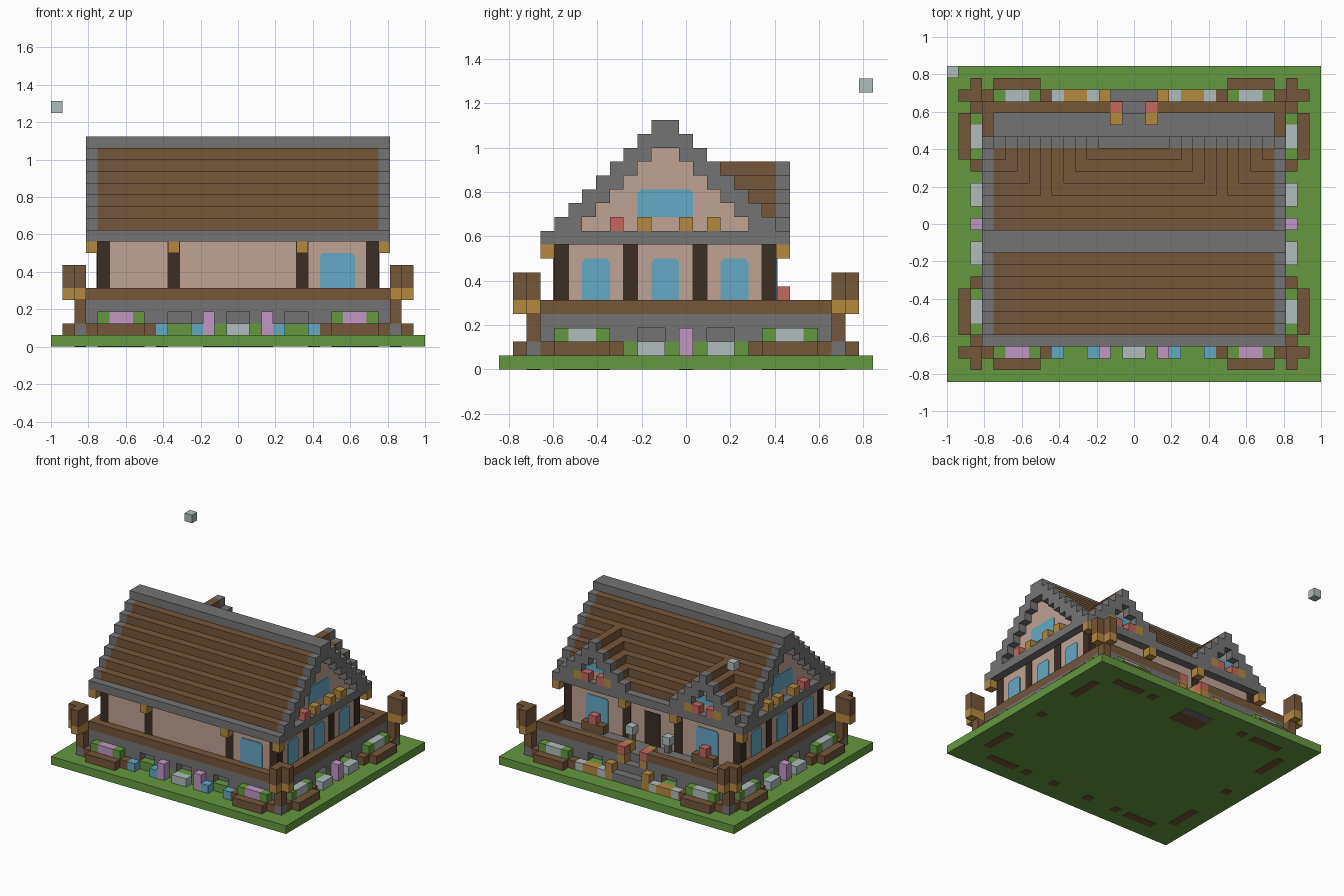
import bpy, bmesh
from mathutils import Matrix, Vector

if "Cube" in bpy.data.objects:
    bpy.data.objects.remove(bpy.data.objects["Cube"])

U = 1 / 16                       # block size
NX, NY = 32, 27                  # plot size in blocks
ORIGIN = Vector((-NX * U / 2, -NY * U / 2, 0))


def material(name, hexa):
    def lin(c):
        return c / 12.92 if c < 0.04 else ((c + 0.055) / 1.055) ** 2.4
    rgb = [lin(int(hexa[n:n + 2], 16) / 255) for n in (0, 2, 4)]
    m = bpy.data.materials.new(name)
    m.use_nodes = True
    m.diffuse_color = (*rgb, 1)
    m.node_tree.nodes["Principled BSDF"].inputs["Base Color"].default_value = (*rgb, 1)
    return m


grass = material("grass_green", "65983f")
plaster = material("pink_plaster", "bea394")
stone = material("grey_stone", "747474")
wood = material("brown_wood", "75563a")
dark = material("dark_timber", "3b2e25")
glass = material("blue_glass", "63a9c4")
ochre = material("ochre_wood", "b48a40")
red = material("red_flower", "c4685f")
white = material("white_flower", "b0bcbc")
pink = material("pink_flower", "c197c4")


def finish(name, mat, bm):
    mesh = bpy.data.meshes.new(name)
    bm.to_mesh(mesh)
    bm.free()
    mesh.materials.append(mat)
    ob = bpy.data.objects.new(name, mesh)
    bpy.context.collection.objects.link(ob)
    return ob


def part(name, mat, boxes, grow=0.0):
    """Boxes are inclusive block ranges: x, x, y, y, z, z."""
    bm = bmesh.new()
    for b in boxes:
        lo = ORIGIN + Vector(b[0::2]) * U
        hi = ORIGIN + Vector([c + 1 for c in b[1::2]]) * U
        size = hi - lo + Vector((grow, grow, 0)) * 2
        bmesh.ops.create_cube(bm, size=1, matrix=Matrix.Translation((lo + hi) / 2) @ Matrix.Diagonal((*size, 1)))
    return finish(name, mat, bm)


def cell(x, y, z):
    return (x, x, y, y, z, z)


def flip_x(boxes):
    return boxes + [(NX - 1 - b[1], NX - 1 - b[0], *b[2:]) for b in boxes]


def flip_y(boxes):
    return boxes + [(*b[:2], NY - 1 - b[3], NY - 1 - b[2], *b[4:]) for b in boxes]


def corners(boxes):
    return flip_y(flip_x(boxes))


def window(name, first, last, z0, z1, plane, facing):
    """Thin pane with clipped upper corners; facing is an axis and a sign."""
    axis, sign = facing
    off = ORIGIN[1 - axis]
    a, b, lo, hi, c = first * U + off, (last + 1) * U + off, z0 * U, (z1 + 1) * U, U * 0.25
    outline = [(a, lo), (b, lo), (b, hi - c), (b - c, hi), (a + c, hi), (a, hi - c)]
    p = plane * U + ORIGIN[axis]
    bm = bmesh.new()
    face = bm.faces.new([bm.verts.new((p, s, z) if axis == 0 else (s, p, z)) for s, z in outline])
    ext = bmesh.ops.extrude_face_region(bm, geom=[face])
    step = Vector((0, 0, 0))
    step[axis] = sign * 0.006
    bmesh.ops.translate(bm, vec=step, verts=[v for v in ext["geom"] if isinstance(v, bmesh.types.BMVert)])
    bmesh.ops.recalc_face_normals(bm, faces=bm.faces)
    finish(name, glass, bm)


# Ground and raised lawn
part("ground", grass, [(0, 31, 0, 26, 0, 0)])
part("raised_lawn", grass, [(3, 28, 3, 23, 1, 1)])

# Stone foundation with vent recesses and porch floor
base = [(4, 27, 4, 22, 2, 2), (3, 28, 3, 22, 3, 3)]
base += flip_x([(3, 13, 23, 23, 3, 3), (14, 14, 23, 23, 3, 3)])
base += flip_x([(3, 9, 3, 3, 2, 2), (12, 14, 3, 3, 2, 2), (3, 9, 23, 23, 2, 2)])
base += [(12, 19, 23, 23, 2, 2)]
base += flip_x([(3, 3, a, b, 2, 2) for a, b in ((4, 9), (12, 14), (17, 22))])
part("foundation", stone, base)
part("entry_step", stone, [(14, 17, 24, 24, 1, 1)])

# Porch rail and corner posts
part("porch_rail", wood, flip_x([(3, 3, 3, 23, 4, 4), (4, 13, 23, 23, 4, 4)]) + [(4, 27, 3, 3, 4, 4)])
part("post_foot", stone, corners([cell(2, 2, 1)]))
part("post_shaft", wood, corners([(2, 2, 2, 2, 2, 3)]))
arms = [(2, 2), (1, 2), (2, 1)]
part("post_collar", ochre, corners([cell(x, y, 4) for x, y in arms]))
part("post_top", wood, corners([(x, x, y, y, 5, 6) for x, y in arms]))

# House body and dark timber frame
part("house_walls", plaster, [(4, 27, 4, 19, 4, 9)])
timbers = [(x, x, 4, 4, 4, 8) for x in (4, 10)] + [(x, x, 19, 19, 4, 8) for x in (4, 12)]
timbers += [(4, 4, y, y, 4, 8) for y in (9, 14)]
part("timber_frame", dark, flip_x(timbers), 0.003)
part("door", dark, [(15, 16, 19, 19, 4, 7)], 0.004)

# Main stepped roof with stone verge, ridge and eaves
tiles, verge, attic = [], [], []
for y in range(3, 21):
    top = 17 - max(11 - y, y - 12)
    low = max(top - 1, 9)
    verge += flip_x([(3, 3, y, y, low, top), cell(3, y, 9)])
    if top in (9, 17):
        verge.append((4, 27, y, y, low, top))
    else:
        tiles.append((4, 27, y, y, low, top))
    if top > 11:
        attic.append((4, 27, y, y, 10, top - 2))
part("main_roof", wood, tiles)
part("roof_verge", stone, verge)
part("attic_walls", plaster, attic, 0.001)

# Two rear dormers
tiles, trim, wall = [], [], []
for d in range(-5, 6):
    x, top = 8 + d, 14 - abs(d)
    trim.append((x, x, 20, 20, max(top - 1, 9), top))
    trim.append(cell(x, 20, 9))
    if top > 10:
        tiles.append((x, x, 30 - top, 19, top - 1, top))
    if top > 11:
        wall.append((x, x, 19, 19, 10, top - 2))
part("dormer_roof", wood, flip_x(tiles))
part("dormer_verge", stone, flip_x(trim))
part("dormer_wall", plaster, flip_x(wall), 0.002)

# Eave brackets
part("eave_brackets", ochre, flip_x([cell(3, 3, 8), cell(10, 3, 8), cell(3, 20, 8), cell(12, 20, 8)]))

# Windows
for side, plane, sign in (("right", 4, -1), ("left", 28, 1)):
    for n, y in enumerate((6, 11, 16)):
        window(f"{side}_window_{n + 1}", y, y + 1, 5, 7, plane, (0, sign))
    window(f"{side}_gable_window", 10, 13, 11, 12, plane, (0, sign))
window("front_window", 23, 25, 5, 7, 4, (1, -1))
for side, x in (("right", 7), ("left", 22)):
    window(f"{side}_rear_window", x, x + 2, 5, 7, 20, (1, 1))
    window(f"{side}_dormer_window", x, x + 2, 11, 11, 20, (1, 1))

# Flowers and pots on the gable and dormer ledges
part("gable_pots", ochre, flip_x([cell(3, y, 10) for y in (10, 13, 15)]))
part("gable_flowers", red, flip_x([cell(3, 8, 10)]))
part("dormer_pots", ochre, flip_x([cell(x, 20, 10) for x in (6, 10)]))
part("dormer_flowers", red, flip_x([cell(x, 20, 10) for x in (7, 9)]))

# Porch window boxes, door lamps and entry pots
part("window_box", wood, flip_x([(7, 9, 20, 20, 4, 4)]))
part("window_box_flower", red, flip_x([cell(8, 20, 5)]))
part("lamp_stand", stone, flip_x([cell(13, 20, 4)]), -0.012)
part("door_lamp", white, flip_x([cell(13, 20, 5)]))
part("entry_pots", ochre, flip_x([cell(14, 22, 4), cell(14, 23, 3)]), 0.002)
part("entry_flowers", red, flip_x([cell(14, 23, 4)]))

# Corner planters
boards = [(4, 7, 1, 1, 1, 1), (1, 1, 4, 7, 1, 1), (3, 8, 2, 2, 1, 1), (2, 2, 3, 8, 1, 1)]
part("planter_boards", wood, corners(boards))
part("planter_leaves", grass, corners([cell(x, 2, 2) for x in (4, 7)] + [cell(2, y, 2) for y in (4, 7)]))
bed = [(5, 6, 2, 2, 2, 2)]
part("front_planter_flowers", pink, flip_x(bed))
part("white_planter_flowers", white, corners([(2, 2, 5, 6, 2, 2)]) + flip_x([(5, 6, 24, 24, 2, 2)]))

# Flower beds along the foundation
part("blue_flowers", glass, flip_x([cell(x, 2, 1) for x in (9, 12)]))
part("tall_pink_flowers", pink, flip_x([(13, 13, 2, 2, 1, 2), (2, 2, 13, 13, 1, 2)]))
beds = flip_x([cell(x, 24, 1) for x in (9, 12)] + [(2, 2, a, a + 1, 1, 1) for a in (10, 15)])
part("white_flowers", white, beds + [(15, 16, 2, 2, 1, 1)])
part("ochre_flowers", ochre, flip_x([(10, 11, 24, 24, 1, 1), (13, 13, 24, 24, 1, 2)]))

# Soil and paving showing under the ground
soil = part("soil_patches", wood, corners([(4, 7, 2, 2, 0, 0), (2, 2, 4, 7, 0, 0)])
            + flip_x([cell(13, 2, 0), cell(9, 2, 0), cell(9, 24, 0), cell(2, 13, 0)]) + [(14, 17, 22, 23, 0, 0)])
paving = part("paving_patch", stone, [(14, 17, 24, 24, 0, 0)])
for ob in (soil, paving):
    ob.location.z = -0.002

# Floating lantern block
part("floating_block", white, [cell(0, 26, 20)])
